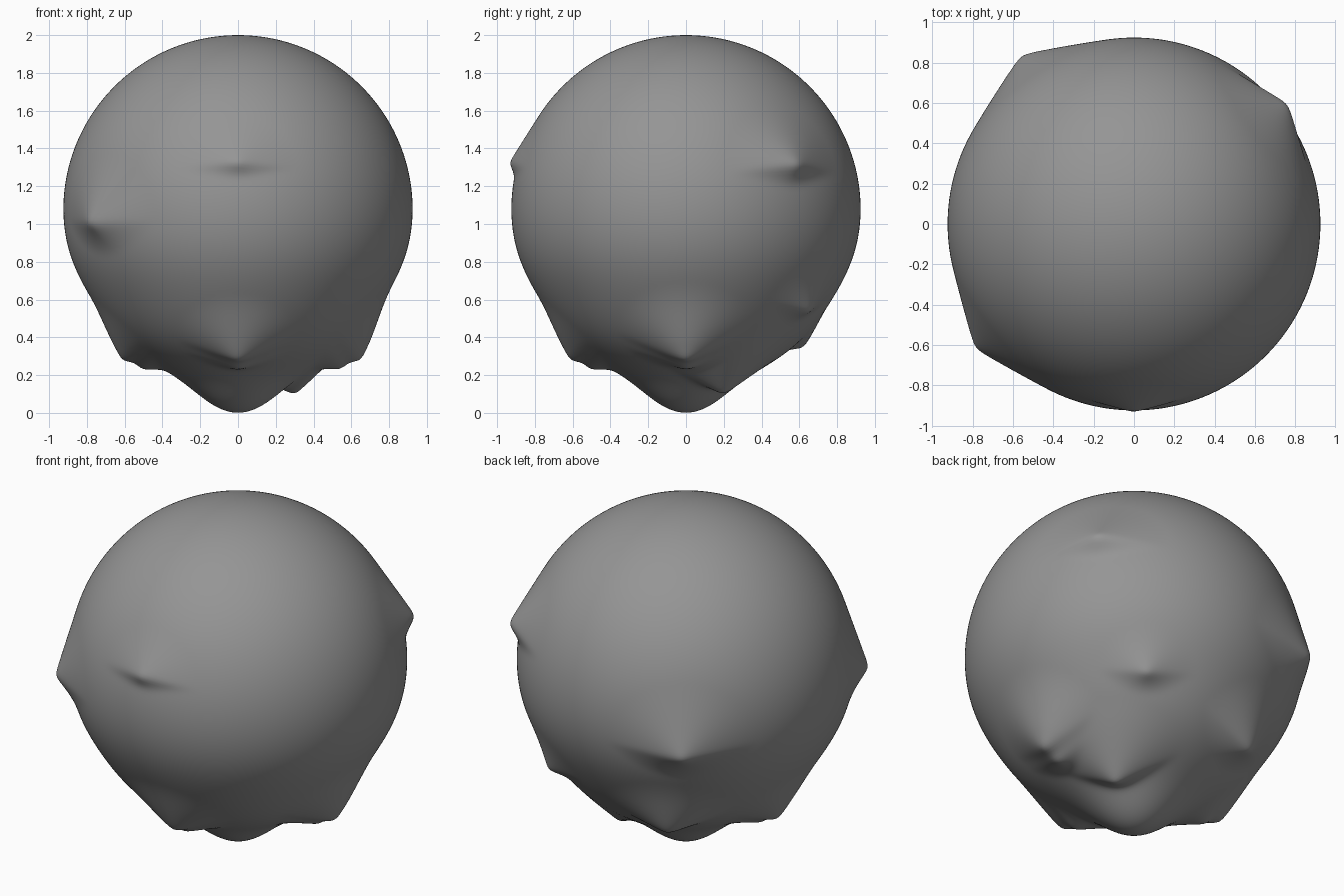
import bpy, bmesh, math
from mathutils import Vector

if "Cube" in bpy.data.objects:
    bpy.data.objects.remove(bpy.data.objects["Cube"])

CENTRE = Vector((0, 0, 1.075))
RADIUS = 0.925
BLEND = 4.0

# pulled points: tip position, underside drop rate, sideways drop rate
TIPS = [
    ((0.00, -0.94, 1.32), 4.0, 0.85),    # upper points
    ((0.77, 0.60, 1.31), 3.6, 0.95),
    ((-0.79, -0.62, 1.00), 2.0, 0.95),
    ((-0.56, 0.84, 0.93), 2.0, 0.9),
    ((-0.31, 0.62, 0.34), 2.0, 1.0),     # lower lobes at the back
    ((0.46, 0.66, 0.53), 2.2, 1.0),
    ((0.30, 0.20, 0.09), 2.2, 1.1),
]
# the front, right and left lobes each have a blunt, two-point end
for x, y, r in ((0, -1, 0.61), (1, 0, 0.65), (-1, 0, 0.61)):
    TIPS.append(((x * r, y * r, 0.27), 2.0, 1.1))
    TIPS.append(((x * (r - 0.1), y * (r - 0.1), 0.225), 2.0, 1.1))


def make_tip(pos, drop, wide):
    v = Vector(pos) - CENTRE
    t = v.normalized()
    down = Vector((0, 0, -1))
    down = (down - t * down.dot(t)).normalized()
    return t, down, math.acos(RADIUS / v.length), drop, wide


def tip_height(v, tip):
    """Extra radius: straight slope above the tip, quick drop below it."""
    t, down, reach, drop, wide = tip
    c = max(-1.0, min(1.0, v.dot(t)))
    a = math.acos(c)
    side = v - t * c
    s = side.dot(down) / side.length if side.length > 1e-6 else 0.0
    a *= wide + (drop - wide) * s if s > 0 else wide + (wide - 1.0) * s
    if a >= reach:
        return 0.0
    return RADIUS / math.cos(reach - a) - RADIUS


tips = [make_tip(*t) for t in TIPS]

# body: dense ball whose surface is drawn out to the tips
bm = bmesh.new()
bmesh.ops.create_icosphere(bm, subdivisions=7, radius=1)
for vert in bm.verts:
    v = vert.co.normalized()
    total = sum(tip_height(v, tip) ** BLEND for tip in tips)
    # rounded drip at the very bottom
    angle = math.degrees(math.acos(max(-1.0, min(1.0, -v.z))))
    drip = 0.15 * math.exp(-(angle / 14.6) ** 2)
    total = (total + drip ** BLEND) ** (1 / BLEND)
    # slightly slack flanks between the lobes
    slack = 0.018 * math.exp(-((angle - 58) / 16) ** 2)
    slack *= max(0.0, 1 - total / 0.06)
    vert.co = CENTRE + v * (RADIUS + total - slack)
for _ in range(3):
    bmesh.ops.smooth_vert(bm, verts=bm.verts, factor=0.5,
                          use_axis_x=True, use_axis_y=True, use_axis_z=True)
for f in bm.faces:
    f.smooth = True

mesh = bpy.data.meshes.new("pulled_ball")
bm.to_mesh(mesh)
bm.free()
body = bpy.data.objects.new("pulled_ball", mesh)
bpy.context.collection.objects.link(body)

# single plain grey
grey = bpy.data.materials.new("mid grey")
grey.diffuse_color = (0.3, 0.3, 0.3, 1)
grey.use_nodes = True
grey.node_tree.nodes["Principled BSDF"].inputs["Base Color"].default_value = grey.diffuse_color
mesh.materials.append(grey)
